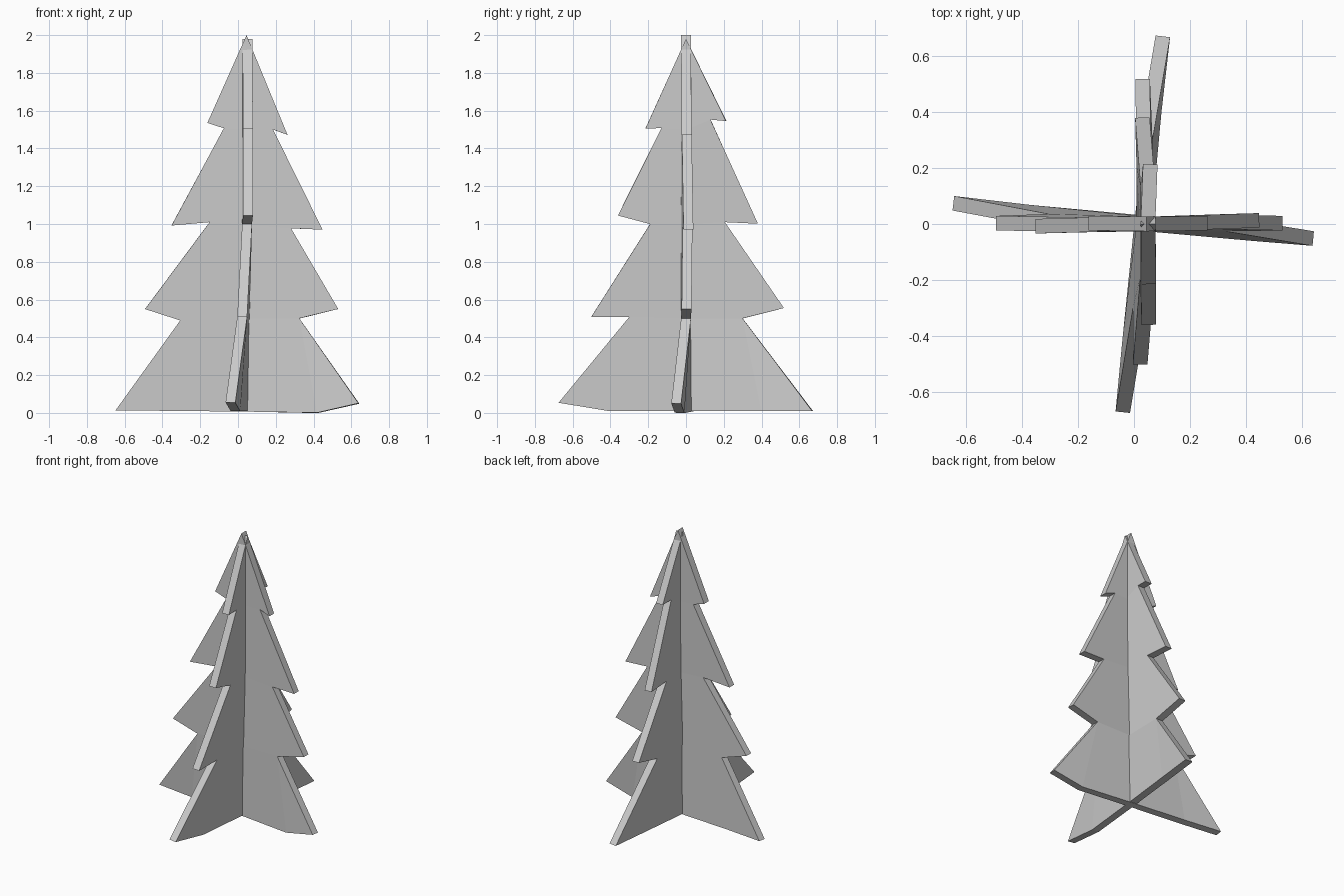
import bpy, bmesh

THICK = 0.052


def panel(name, to_xyz, axis, sides):
    """Warped board: points are (along, sideways, height); one face per branch tier per side."""
    bm = bmesh.new()
    spine = [bm.verts.new(to_xyz(*p)) for p in axis]
    for pts in sides:
        v = [bm.verts.new(to_xyz(*p)) for p in pts]
        # top tier, two middle tiers, bottom tier split at the crease
        bm.faces.new([spine[0], v[0], v[1], spine[1]])
        bm.faces.new([spine[1], v[1], v[2], v[3], spine[2]])
        bm.faces.new([spine[2], v[3], v[4], v[5], spine[3]])
        bm.faces.new([v[5], v[6], v[7]])
        bm.faces.new([spine[3], v[5], v[7], spine[4]])
    bmesh.ops.recalc_face_normals(bm, faces=bm.faces)
    mesh = bpy.data.meshes.new(name)
    bm.to_mesh(mesh)
    bm.free()
    obj = bpy.data.objects.new(name, mesh)
    bpy.context.collection.objects.link(obj)
    mod = obj.modifiers.new("board_thickness", 'SOLIDIFY')
    mod.thickness = THICK
    mod.offset = 0
    return obj


# Board running left to right
panel("wide_tree_panel", lambda u, n, z: (u, n, z),
      [(0.045, 0, 2.0), (0.045, 0, 1.5), (0.045, 0, 1.0), (0.045, 0, 0.5), (0.03, 0.005, 0.007)],
      [[(0.262, 0.003, 1.472), (0.185, 0.004, 1.5), (0.447, 0.013, 0.97), (0.28, 0.008, 0.977),
        (0.53, 0.003, 0.55), (0.325, 0.0, 0.5), (0.64, -0.052, 0.05), (0.42, -0.034, 0.0)],
       [(-0.162, 0.003, 1.535), (-0.075, 0.0, 1.507), (-0.352, -0.008, 0.992), (-0.15, -0.003, 1.01),
        (-0.492, 0.003, 0.55), (-0.305, 0.01, 0.49), (-0.645, 0.074, 0.015), (-0.37, 0.042, 0.012)]])

# Board running front to back
panel("deep_tree_panel", lambda u, n, z: (n, u, z),
      [(0, 0.05, 1.98), (0, 0.05, 1.5), (0, 0.048, 1.0), (0, 0.035, 0.5), (0, 0.027, 0.01)],
      [[(0.213, 0.058, 1.545), (0.13, 0.05, 1.553), (0.38, 0.03, 1.002), (0.205, 0.035, 1.01),
        (0.518, 0.031, 0.555), (0.3, 0.04, 0.5), (0.67, 0.103, 0.01), (0.4, 0.072, 0.01)],
       [(-0.215, 0.053, 1.505), (-0.13, 0.053, 1.508), (-0.36, 0.053, 1.045), (-0.19, 0.048, 1.0),
        (-0.502, 0.022, 0.508), (-0.3, 0.022, 0.508), (-0.672, -0.04, 0.055), (-0.4, -0.014, 0.01)]])
